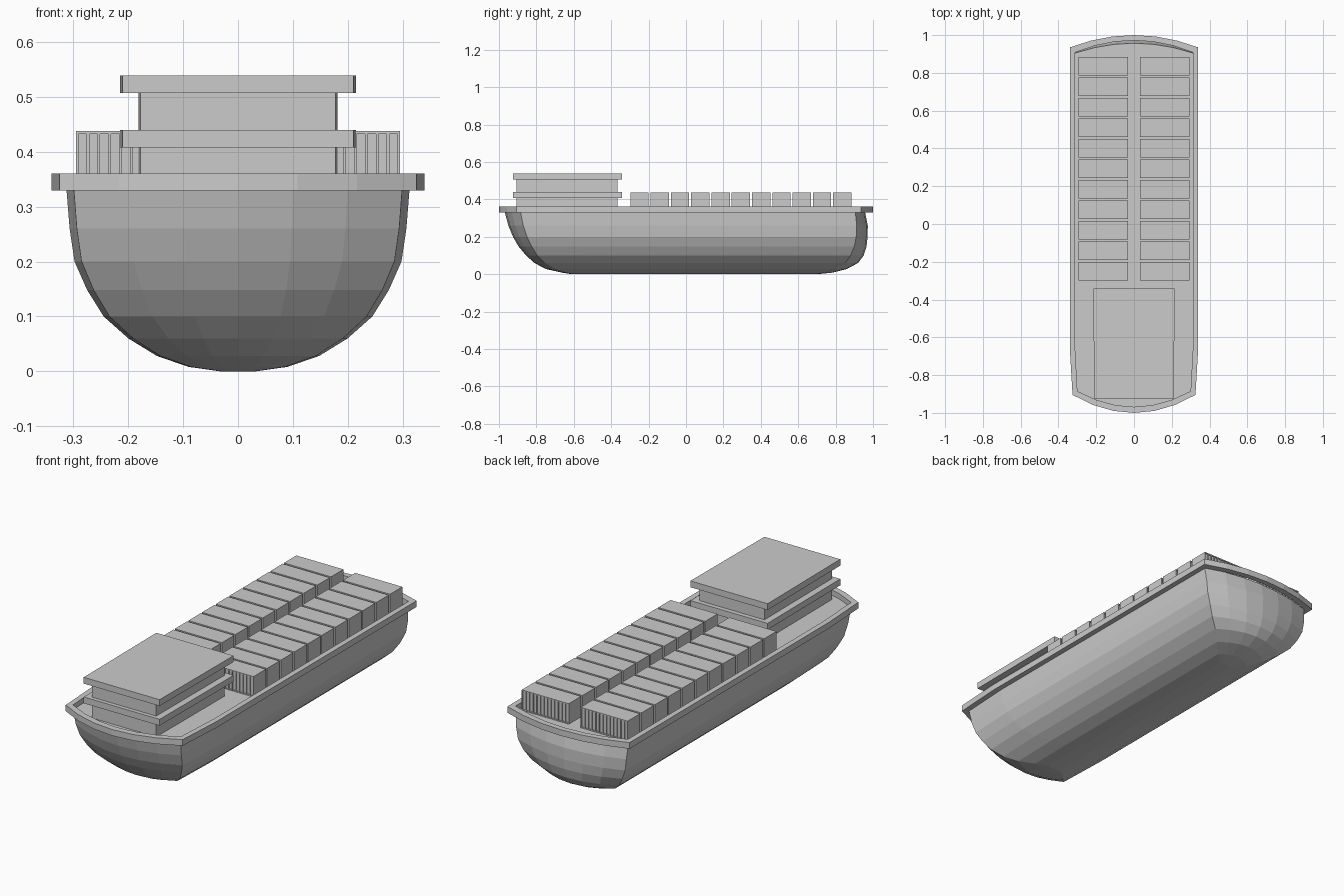
import bpy, bmesh

if "Cube" in bpy.data.objects:
    bpy.data.objects.remove(bpy.data.objects["Cube"])

grey = bpy.data.materials.new("light_grey")
grey.diffuse_color = (0.6, 0.6, 0.6, 1)
grey.use_nodes = True
grey.node_tree.nodes["Principled BSDF"].inputs["Base Color"].default_value = grey.diffuse_color


def finish(name, bm):
    bmesh.ops.recalc_face_normals(bm, faces=bm.faces)
    me = bpy.data.meshes.new(name)
    bm.to_mesh(me)
    bm.free()
    me.materials.append(grey)
    ob = bpy.data.objects.new(name, me)
    bpy.context.collection.objects.link(ob)
    return ob


def outline(w, stern_corner, stern_mid, bow_corner, bow_mid, taper=0.957, n=6):
    """Plan outline: straight sides, gently curved bow and stern."""
    pts = []
    for i in range(n + 1):
        t = 1 - 2 * i / n
        pts.append((w * t, bow_corner + (bow_mid - bow_corner) * (1 - t * t)))
    knee = stern_corner + 0.25
    pts.append((-w, knee))
    for i in range(n + 1):
        t = -1 + 2 * i / n
        pts.append((w * taper * t, stern_corner + (stern_mid - stern_corner) * (1 - t * t)))
    pts.append((w, knee))
    return pts


def ring(bm, pts, z):
    return [bm.verts.new((x, y, z)) for x, y in pts]


def bridge(bm, a, b):
    n = len(a)
    for i in range(n):
        j = (i + 1) % n
        bm.faces.new((a[i], a[j], b[j], b[i]))


# Hull: z, half width, stern corner, stern middle, bow corner, bow middle
levels = [
    (0.335, 0.313, -0.885, -0.970, 0.905, 0.957),
    (0.260, 0.307, -0.870, -0.950, 0.913, 0.972),
    (0.200, 0.298, -0.850, -0.925, 0.910, 0.971),
    (0.148, 0.275, -0.825, -0.895, 0.900, 0.965),
    (0.100, 0.245, -0.795, -0.855, 0.880, 0.950),
    (0.060, 0.200, -0.755, -0.810, 0.850, 0.920),
    (0.028, 0.148, -0.700, -0.750, 0.800, 0.860),
    (0.008, 0.090, -0.640, -0.660, 0.740, 0.780),
    (0.000, 0.033, -0.600, -0.610, 0.680, 0.700),
]
bm = bmesh.new()
rings = [ring(bm, outline(*lv[1:]), lv[0]) for lv in levels]
for a, b in zip(rings, rings[1:]):
    bridge(bm, a, b)
bm.faces.new(rings[0])
bm.faces.new(rings[-1])
finish("hull", bm)

# Raised rim around the deck
bm = bmesh.new()
outer = outline(0.34, -0.905, -1.0, 0.935, 1.0)
inner = outline(0.313, -0.885, -0.968, 0.908, 0.972)
loops = [ring(bm, p, z) for p, z in
         ((outer, 0.33), (outer, 0.361), (inner, 0.361), (inner, 0.33))]
for i in range(4):
    bridge(bm, loops[i], loops[(i + 1) % 4])
finish("deck_rim", bm)


# Superstructure: slightly narrower towards the stern
def block(name, w_front, w_back, y0, y1, z0, z1):
    bm = bmesh.new()
    pts = [(-w_front, y0), (w_front, y0), (w_back, y1), (-w_back, y1)]
    a, b = ring(bm, pts, z0), ring(bm, pts, z1)
    bridge(bm, a, b)
    bm.faces.new(a)
    bm.faces.new(b)
    finish(name, bm)


for i, z in enumerate((0.33, 0.44)):
    top = (0.408, 0.507)[i]
    block(f"cabin_level_{i + 1}", 0.178, 0.181, -0.905, -0.365, z, top)
    block(f"cabin_roof_{i + 1}", 0.211, 0.215, -0.925, -0.342, top, top + 0.032)


# Containers with recessed upright panels on the two long faces
def container_mesh(w=0.262, d=0.098, h=0.104, panels=13, rec=0.005):
    bm = bmesh.new()
    edge, bar = 0.004, 0.005
    pw = (w - 2 * edge - (panels - 1) * bar) / panels
    xs = [-w / 2]
    for i in range(panels):
        x = -w / 2 + edge + i * (pw + bar)
        xs += [x, x + pw]
    xs.append(w / 2)
    zs = [0, 0.006, h - 0.005, h]
    grids, panel_faces = [], []
    for y in (-d / 2, d / 2):
        g = [[bm.verts.new((x, y, z)) for z in zs] for x in xs]
        grids.append(g)
        for i in range(len(xs) - 1):
            for k in range(3):
                q = [g[i][k], g[i + 1][k], g[i + 1][k + 1], g[i][k + 1]]
                f = bm.faces.new(q if y < 0 else q[::-1])
                if k == 1 and i % 2 == 1:
                    panel_faces.append(f)
    # top, bottom and plain ends between the two grids
    def rim(g):
        return ([c[0] for c in g] + g[-1][1:] +
                [c[-1] for c in g[-2::-1]] + g[0][-2:0:-1])
    bridge(bm, rim(grids[0]), rim(grids[1]))
    bmesh.ops.recalc_face_normals(bm, faces=bm.faces)
    for f in panel_faces:
        s = 1 if f.calc_center_median().y < 0 else -1
        new = bmesh.ops.extrude_discrete_faces(bm, faces=[f])["faces"]
        for nf in new:
            bmesh.ops.translate(bm, verts=nf.verts, vec=(0, s * rec, 0))
    return bm


master = finish("container", container_mesh())
mesh = master.data
bpy.data.objects.remove(master)
for side, label in ((-1, "left"), (1, "right")):
    for i in range(11):
        ob = bpy.data.objects.new(f"container_{label}_{i + 1}", mesh)
        ob.location = (side * 0.164, -0.249 + i * 0.1085, 0.334)
        bpy.context.collection.objects.link(ob)
